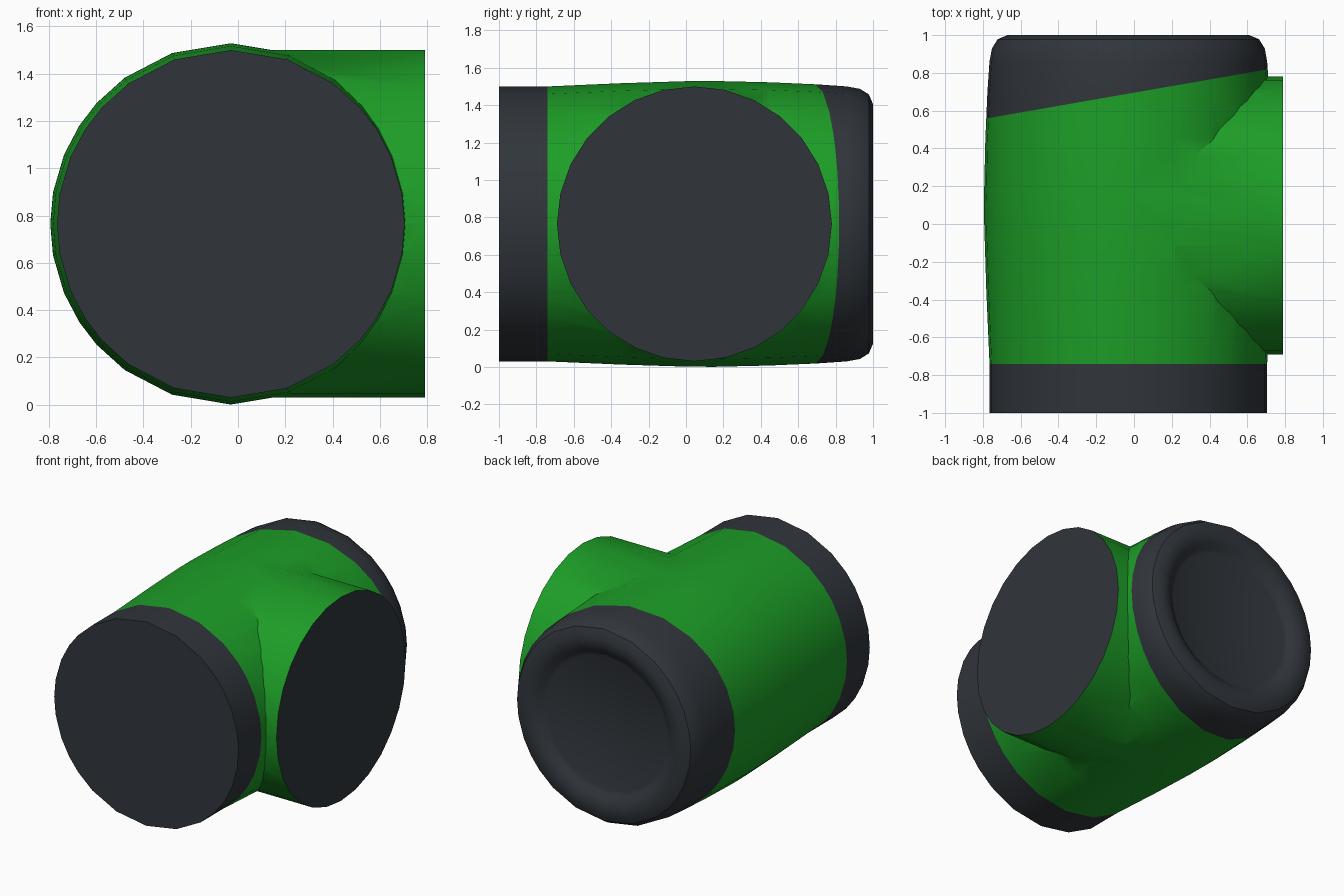
import bpy, bmesh, math
from mathutils import Matrix, Vector

if "Cube" in bpy.data.objects:
    bpy.data.objects.remove(bpy.data.objects["Cube"])

CX, CZ = -0.03, 0.765


def material(name, rgb):
    m = bpy.data.materials.new(name)
    m.diffuse_color = (*rgb, 1)
    m.use_nodes = True
    m.node_tree.nodes["Principled BSDF"].inputs["Base Color"].default_value = m.diffuse_color
    return m


green = material("green", (0.012, 0.34, 0.02))
dark = material("dark_grey", (0.03, 0.036, 0.044))


def lathe(name, profile, angles, matrix):
    """Closed solid turned about local z from (radius, height) points."""
    bm = bmesh.new()
    rings = [[bm.verts.new((r * math.cos(a), r * math.sin(a), h)) for a in angles]
             for r, h in profile]
    n = len(angles)
    for a, b in zip(rings, rings[1:]):
        for i in range(n):
            bm.faces.new((a[i], a[(i + 1) % n], b[(i + 1) % n], b[i]))
    bm.faces.new(rings[0])
    bm.faces.new(rings[-1])
    bm.transform(matrix)
    bmesh.ops.recalc_face_normals(bm, faces=bm.faces)
    me = bpy.data.meshes.new(name)
    bm.to_mesh(me)
    bm.free()
    ob = bpy.data.objects.new(name, me)
    bpy.context.collection.objects.link(ob)
    return ob


# main barrel: slight bulge, rolled back rim and shallow dished end
quarter = [0, 10, 22.5, 33, 42, 54, 71]
degrees = quarter + [90] + [180 - d for d in reversed(quarter)]
degrees += [360 - d for d in reversed(degrees[1:-1])]
barrel_profile = [(0.735, -1), (0.735, -0.74), (0.752, -0.35), (0.763, 0), (0.764, 0.15),
                  (0.757, 0.45), (0.746, 0.7), (0.735, 0.86), (0.722, 0.93),
                  (0.692, 0.978), (0.64, 1.0), (0.58, 0.998), (0.535, 0.98),
                  (0.505, 0.955), (0.48, 0.945)]
to_y = Matrix.Translation((CX, 0, CZ)) @ Matrix.Rotation(-math.pi / 2, 4, 'X')
barrel = lathe("barrel", barrel_profile, [math.radians(d) for d in degrees], to_y)

# side branch along +x, merged with the barrel
to_x = Matrix.Translation((0, 0.045, CZ)) @ Matrix.Rotation(math.pi / 2, 4, 'Y')
even = [math.tau * i / 28 for i in range(28)]
branch = lathe("branch", [(0.735, CX), (0.735, 0.79)], even, to_x)
mod = barrel.modifiers.new("join", 'BOOLEAN')
mod.operation, mod.solver, mod.object = 'UNION', 'EXACT', branch
deps = bpy.context.evaluated_depsgraph_get()
merged = bpy.data.meshes.new_from_object(barrel.evaluated_get(deps))
bpy.data.objects.remove(barrel)
bpy.data.objects.remove(branch)

# colour boundaries: a straight one in front, a slanted one behind
front_co, front_no = Vector((0, -0.74, 0)), Vector((0, 1, 0))
slant_co = Vector((CX, 0.69, 0))
slant_no = Vector((-0.26, 1.49, 0)).normalized()


def region(f):
    c = f.calc_center_median()
    if f.normal.x > 0.99 and c.x > 0.785:
        return "branch_end"
    if c.y < front_co.y:
        return "front_cap"
    if (c - slant_co).dot(slant_no) > 0:
        return "back_cap"
    return "tee_body"


def part(name, mat):
    bm = bmesh.new()
    bm.from_mesh(merged)
    for co, no in ((front_co, front_no), (slant_co, slant_no)):
        bmesh.ops.bisect_plane(bm, geom=bm.verts[:] + bm.edges[:] + bm.faces[:],
                               dist=1e-5, plane_co=co, plane_no=no)
    bm.normal_update()
    bmesh.ops.delete(bm, geom=[f for f in bm.faces if region(f) != name], context='FACES')
    me = bpy.data.meshes.new(name)
    bm.to_mesh(me)
    bm.free()
    me.materials.clear()
    me.materials.append(mat)
    ob = bpy.data.objects.new(name, me)
    bpy.context.collection.objects.link(ob)
    bpy.ops.object.select_all(action='DESELECT')
    ob.select_set(True)
    bpy.context.view_layer.objects.active = ob
    bpy.ops.object.shade_smooth_by_angle(angle=math.radians(35))


# visible parts
part("tee_body", green)
for cap in ("front_cap", "back_cap", "branch_end"):
    part(cap, dark)
